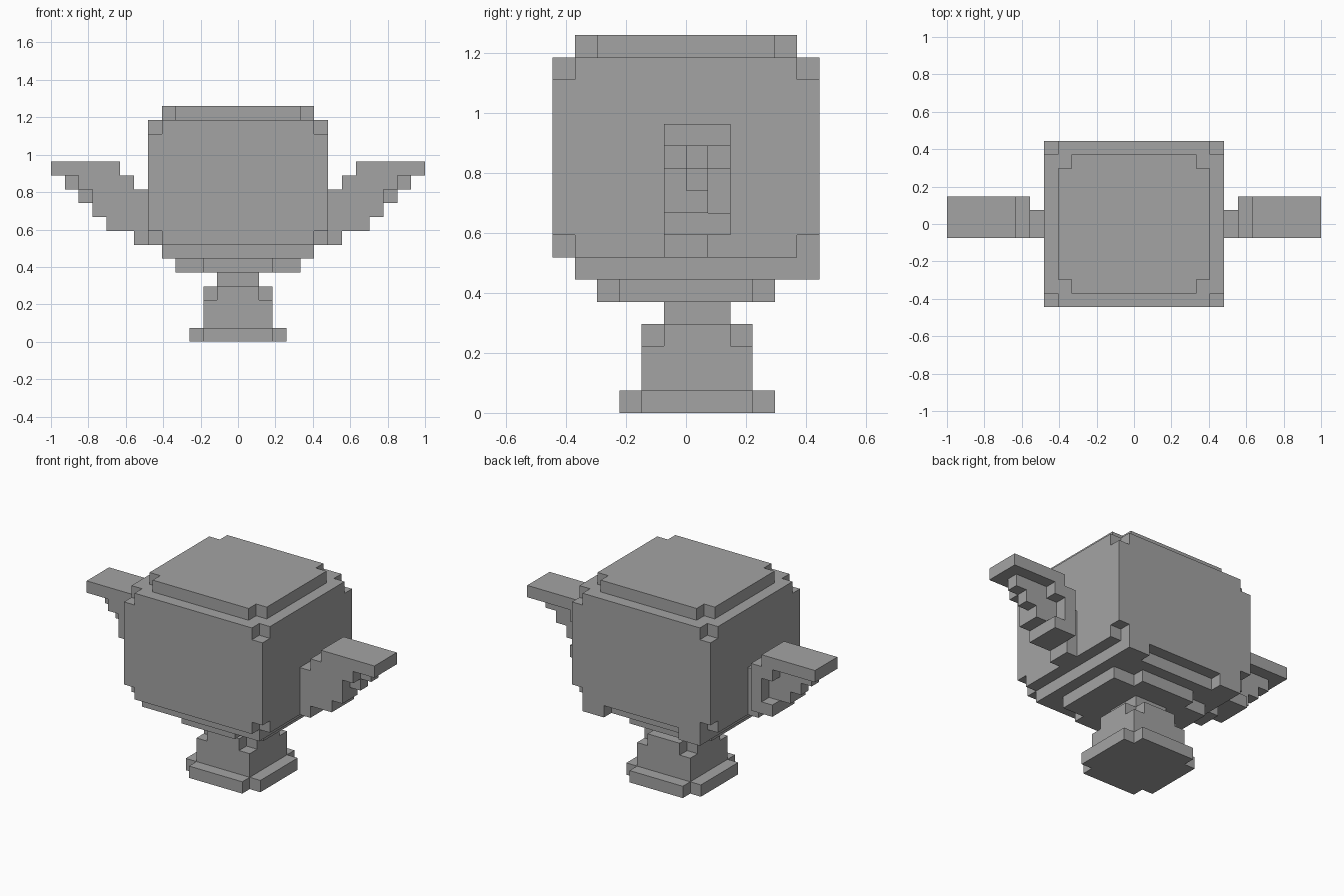
import bpy, bmesh, math

if "Cube" in bpy.data.objects:
    bpy.data.objects.remove(bpy.data.objects["Cube"])

V = 2 / 27          # cube size of the grid: 27 wide, 12 deep, 17 high
DIRS = [(1, 0, 0), (-1, 0, 0), (0, 1, 0), (0, -1, 0), (0, 0, 1), (0, 0, -1)]


def box(x0, x1, y0, y1, z0, z1):
    return {(x, y, z) for x in range(x0, x1) for y in range(y0, y1) for z in range(z0, z1)}


def clipped(x0, x1, y0, y1, z):
    """One layer with its four corner cubes removed."""
    corners = {(x, y, z) for x in (x0, x1 - 1) for y in (y0, y1 - 1)}
    return box(x0, x1, y0, y1, z, z + 1) - corners


def mirrored(cells):
    return {(26 - x, y, z) for x, y, z in cells}


parts = {}

# Pedestal: clipped foot, stem with clipped shoulder, narrow neck
parts["pedestal_foot"] = clipped(10, 17, 3, 10, 0)
parts["pedestal_stem"] = box(11, 16, 4, 9, 1, 3) | clipped(11, 16, 4, 9, 3)
parts["pedestal_neck"] = box(12, 15, 5, 8, 4, 5)

# Underside of the cup: cross-shaped layer, then wider layer with two rear tabs
parts["cup_underside"] = box(9, 18, 3, 9, 5, 6) | box(11, 16, 2, 10, 5, 6)
tab = box(17, 19, 11, 12, 6, 7)
parts["cup_lower_layer"] = box(8, 19, 1, 11, 6, 7) | tab | mirrored(tab)

# Cup: large block with clipped corners, and a lid
parts["cup_body"] = (clipped(7, 20, 0, 12, 7) | box(7, 20, 0, 12, 8, 15)
                     | clipped(7, 20, 0, 12, 15))
parts["cup_lid"] = clipped(8, 19, 1, 11, 16)

# Handles: stepped rows, each row ending at a different reach per height
reach = {5: {7: 21, 8: 23, 9: 24, 10: 24, 11: 25},
         6: {7: 21, 8: 23, 9: 24, 10: 25, 11: 26},
         7: {8: 23, 9: 22, 10: 22, 11: 23}}
handle = box(22, 27, 5, 8, 12, 13)
for y, rows in reach.items():
    for z, end in rows.items():
        start = 21 if y == 7 or z == 11 else 20
        handle |= box(start, end, y, y + 1, z, z + 1)
parts["right_handle"] = handle
parts["left_handle"] = mirrored(handle)

solid = set().union(*parts.values())
grey = bpy.data.materials.new("grey")
grey.diffuse_color = (0.37, 0.37, 0.37, 1)
grey.use_nodes = True
grey.node_tree.nodes["Principled BSDF"].inputs["Base Color"].default_value = grey.diffuse_color


def build(name, cells):
    """Make the exposed faces of a set of cubes and join flat areas."""
    bm = bmesh.new()
    verts = {}

    def vert(p):
        if p not in verts:
            verts[p] = bm.verts.new((p[0] * V - 1, (p[1] - 6) * V, p[2] * V))
        return verts[p]

    for c in cells:
        for d in DIRS:
            if tuple(a + b for a, b in zip(c, d)) in solid:
                continue
            axis = next(i for i in range(3) if d[i])
            u, w = (axis + 1) % 3, (axis + 2) % 3
            quad = []
            for du, dw in ((0, 0), (1, 0), (1, 1), (0, 1)):
                p = list(c)
                p[axis] += d[axis] > 0
                p[u] += du
                p[w] += dw
                quad.append(vert(tuple(p)))
            bm.faces.new(quad if d[axis] > 0 else quad[::-1])
    bmesh.ops.dissolve_limit(bm, angle_limit=math.radians(1),
                             verts=bm.verts[:], edges=bm.edges[:])
    mesh = bpy.data.meshes.new(name)
    bm.to_mesh(mesh)
    bm.free()
    mesh.materials.append(grey)
    bpy.context.collection.objects.link(bpy.data.objects.new(name, mesh))


for part_name, part_cells in parts.items():
    build(part_name, part_cells)
